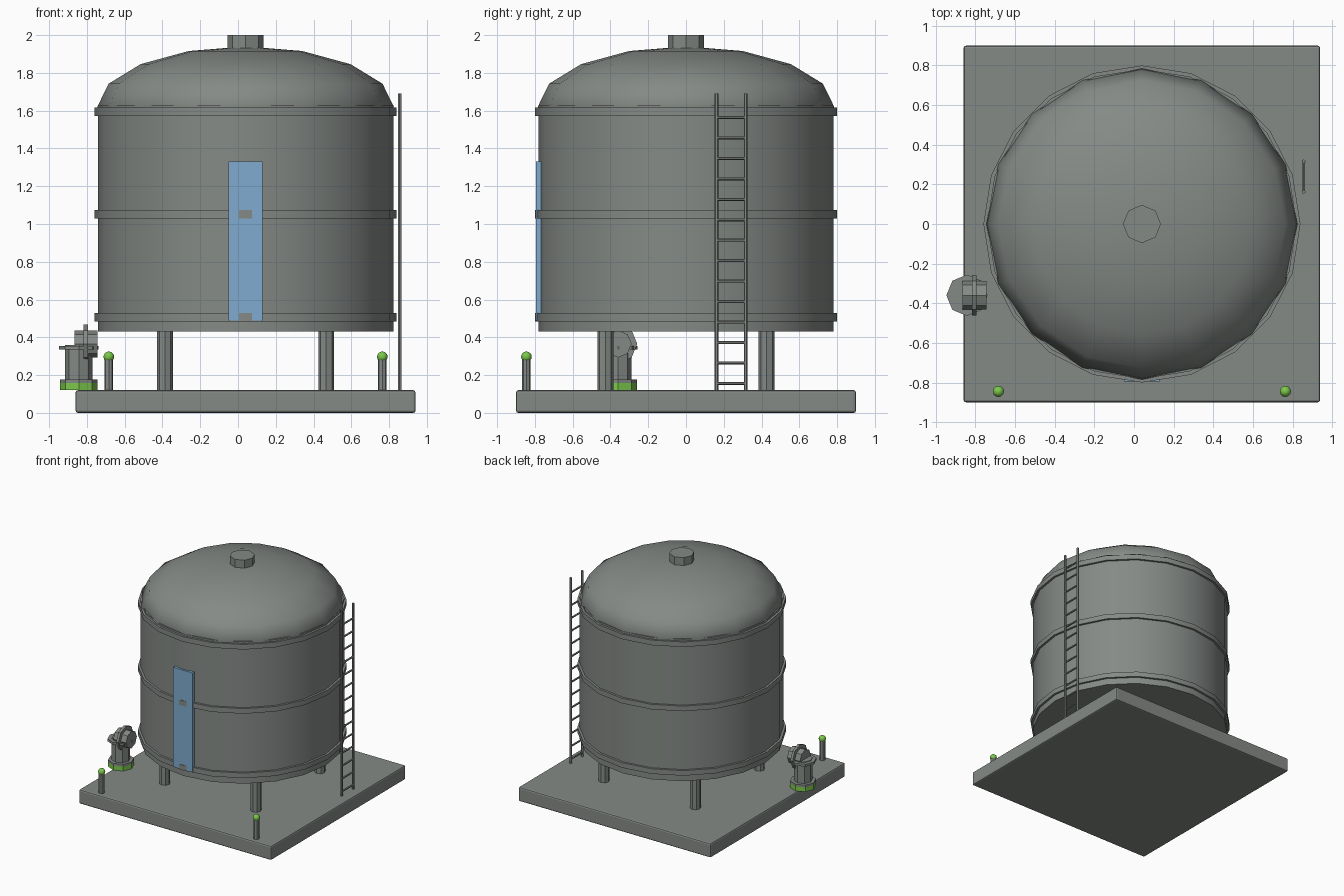
import bpy, math
from mathutils import Vector

cube = bpy.data.objects.get("Cube")
if cube:
    bpy.data.objects.remove(cube, do_unlink=True)


def material(name, rgb):
    m = bpy.data.materials.new(name)
    m.use_nodes = True
    m.diffuse_color = (*rgb, 1)
    bsdf = next(n for n in m.node_tree.nodes if n.type == 'BSDF_PRINCIPLED')
    bsdf.inputs["Base Color"].default_value = (*rgb, 1)
    return m


grey = material("steel grey", (0.235, 0.255, 0.24))
blue = material("panel blue", (0.21, 0.41, 0.62))
green = material("signal green", (0.2, 0.58, 0.07))


def finish(name, mat, smooth=None):
    ob = bpy.context.object
    ob.name = name
    ob.data.materials.append(mat)
    if smooth:
        bpy.ops.object.shade_smooth_by_angle(angle=math.radians(smooth))
    return ob


def cylinder(name, start, end, radius, sides, mat=grey, smooth=None):
    a, b = Vector(start), Vector(end)
    d = b - a
    rot = d.to_track_quat('Z', 'Y').to_euler()
    bpy.ops.mesh.primitive_cylinder_add(vertices=sides, radius=radius, depth=d.length,
                                        location=(a + b) / 2, rotation=rot)
    return finish(name, mat, smooth)


def upright(name, x, y, z0, z1, radius, sides, mat=grey, smooth=None):
    return cylinder(name, (x, y, z0), (x, y, z1), radius, sides, mat, smooth)


def box(name, lo, hi, mat=grey, bevel=0):
    lo, hi = Vector(lo), Vector(hi)
    bpy.ops.mesh.primitive_cube_add(size=1, location=(lo + hi) / 2)
    ob = bpy.context.object
    ob.scale = hi - lo
    bpy.ops.object.transform_apply(location=False, rotation=False, scale=True)
    if bevel:
        mod = ob.modifiers.new("bevel", 'BEVEL')
        mod.width, mod.segments = bevel, 2
    return finish(name, mat)


CX = 0.04  # tank axis

# Base slab
box("base_slab", (CX - 0.9, -0.9, 0), (CX + 0.9, 0.9, 0.12), bevel=0.012)

# Tank body and hoops
upright("tank_body", CX, 0, 0.43, 1.63, 0.782, 20, smooth=30)
for i, z in enumerate((0.485, 1.03, 1.573)):
    upright(f"tank_hoop_{i + 1}", CX, 0, z, z + 0.043, 0.8, 20, smooth=30)

# Domed roof, flattened sphere seated in the tank
bpy.ops.mesh.primitive_uv_sphere_add(segments=16, ring_count=8, radius=0.785, location=(CX, 0, 1.62))
bpy.context.object.scale.z = 0.408
bpy.ops.object.transform_apply(location=False, rotation=False, scale=True)
finish("roof_dome", grey, 60)
upright("roof_cap", CX, 0, 1.9, 2.0, 0.096, 8)

# Legs
for sx in (-1, 1):
    for sy in (-1, 1):
        upright("tank_leg", CX + sx * 0.427, sy * 0.427, 0.11, 0.44, 0.042, 8)

# Front panel, through which the hoops slightly show
box("front_panel", (CX - 0.09, -0.7945, 0.49), (CX + 0.09, -0.765, 1.33), blue)

# Ladder
rails = (0.162, 0.316)
for y in rails:
    upright("ladder_rail", 0.856, y, 0.11, 1.69, 0.01, 6)
for i in range(14):
    z = 0.156 + i * 0.1083
    cylinder("ladder_rung", (0.856, rails[0], z), (0.856, rails[1], z), 0.008, 6)

# Bollards with lamp tops
for sx in (-1, 1):
    x = CX + sx * 0.724
    upright("bollard_post", x, -0.845, 0.11, 0.295, 0.023, 8)
    bpy.ops.mesh.primitive_uv_sphere_add(segments=12, ring_count=8, radius=0.028, location=(x, -0.845, 0.297))
    finish("bollard_lamp", green, 60)

# Pump: green foot, column, flanges and sideways outlet
px, py = -0.843, -0.36
upright("pump_foot", px, py, 0.12, 0.157, 0.1, 8, green)
upright("pump_foot_flange", px, py, 0.157, 0.177, 0.1, 8)
upright("pump_column", px, py, 0.17, 0.36, 0.072, 8)
upright("pump_top_flange", px, py, 0.335, 0.355, 0.104, 8)
cylinder("pump_outlet", (-0.865, py, 0.365), (-0.745, py, 0.365), 0.072, 8)
cylinder("pump_outlet_flange", (-0.817, py, 0.365), (-0.795, py, 0.365), 0.102, 8)
